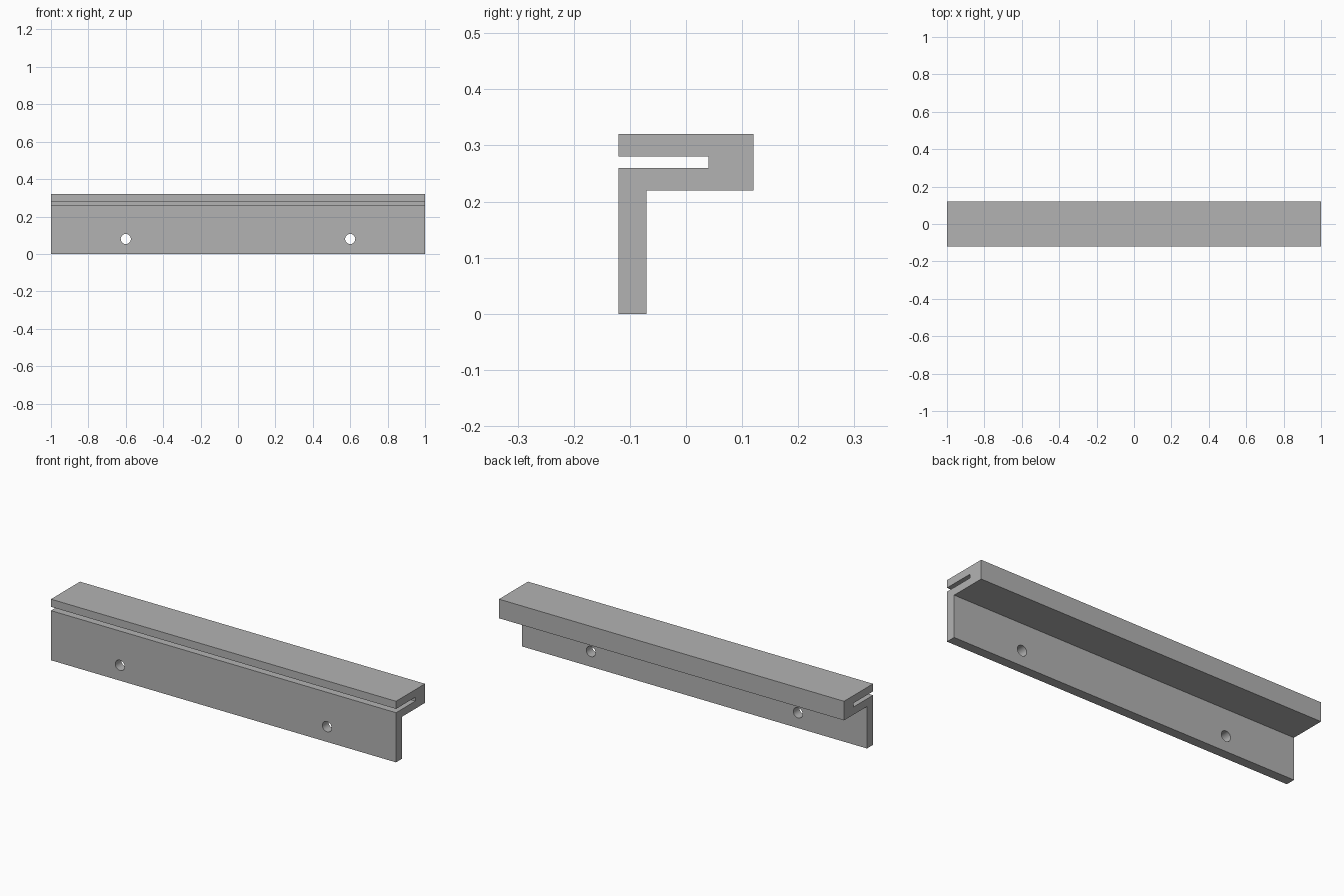
import bpy
import bmesh
import math

default = bpy.data.objects.get("Cube")
if default:
    bpy.data.objects.remove(default, do_unlink=True)

# Plain grey material
grey = bpy.data.materials.new("plain_grey")
grey.use_nodes = True
colour = (0.45, 0.45, 0.45, 1)
grey.diffuse_color = colour
grey.node_tree.nodes["Principled BSDF"].inputs["Base Color"].default_value = colour

# Rail: slotted head on a mounting flange, extruded along x
HALF_LENGTH = 1.0
profile = [(-0.12, 0), (-0.07, 0), (-0.07, 0.22), (0.12, 0.22), (0.12, 0.32),
           (-0.12, 0.32), (-0.12, 0.28), (0.04, 0.28), (0.04, 0.26), (-0.12, 0.26)]
bm = bmesh.new()
section = bm.faces.new([bm.verts.new((-HALF_LENGTH, y, z)) for y, z in profile])
extruded = bmesh.ops.extrude_face_region(bm, geom=[section])["geom"]
end_verts = [v for v in extruded if isinstance(v, bmesh.types.BMVert)]
bmesh.ops.translate(bm, verts=end_verts, vec=(2 * HALF_LENGTH, 0, 0))
bmesh.ops.recalc_face_normals(bm, faces=bm.faces)
mesh = bpy.data.meshes.new("slotted_rail")
bm.to_mesh(mesh)
bm.free()
mesh.materials.append(grey)
rail = bpy.data.objects.new("slotted_rail", mesh)
bpy.context.collection.objects.link(rail)
bpy.context.view_layer.objects.active = rail


# Screw holes through the flange
def drill(x):
    bpy.ops.mesh.primitive_cylinder_add(vertices=32, radius=0.027, depth=0.12,
                                        location=(x, -0.095, 0.08),
                                        rotation=(math.pi / 2, 0, 0))
    cutter = bpy.context.object
    cutter.name = "screw_hole_cutter"
    cutter.hide_render = True
    cutter.data.materials.append(grey)
    bpy.context.view_layer.objects.active = rail
    cut = rail.modifiers.new("screw_hole", "BOOLEAN")
    cut.operation = "DIFFERENCE"
    cut.solver = "EXACT"
    cut.object = cutter
    bpy.ops.object.modifier_apply(modifier=cut.name)
    bpy.data.objects.remove(cutter, do_unlink=True)


for side in (-1, 1):
    drill(side * 0.6)

# Smooth hole walls, crisp edges elsewhere
bpy.ops.object.select_all(action="DESELECT")
rail.select_set(True)
bpy.context.view_layer.objects.active = rail
bpy.ops.object.shade_smooth_by_angle(angle=math.radians(30))
